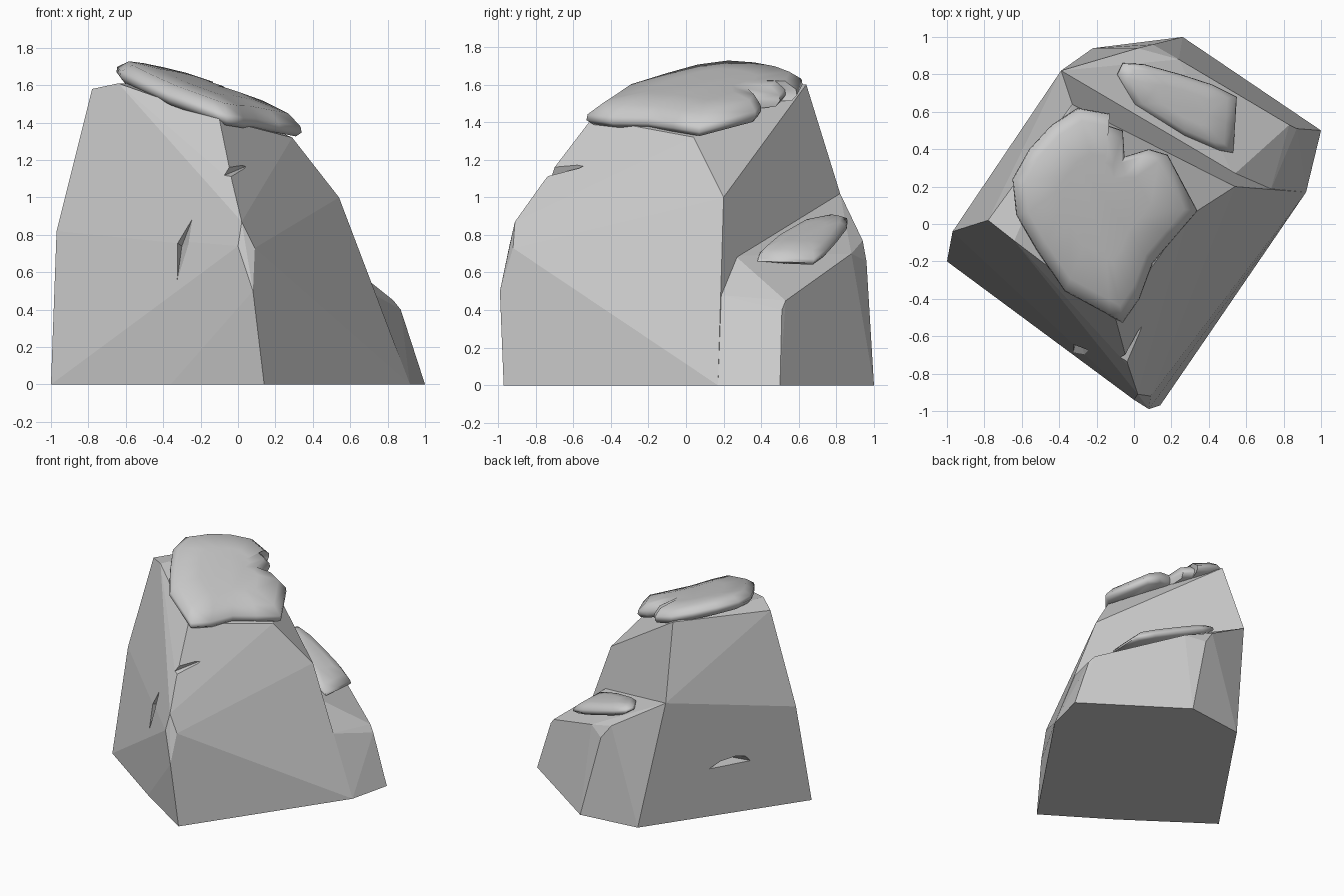
import bpy, bmesh, math
from mathutils import Vector

if "Cube" in bpy.data.objects:
    bpy.data.objects.remove(bpy.data.objects["Cube"])


def make_object(name, bm):
    bmesh.ops.recalc_face_normals(bm, faces=bm.faces)
    mesh = bpy.data.meshes.new(name)
    bm.to_mesh(mesh)
    bm.free()
    ob = bpy.data.objects.new(name, mesh)
    bpy.context.collection.objects.link(ob)
    return ob


def hull(name, points):
    """Faceted stone block wrapped around a few corner points."""
    bm = bmesh.new()
    for p in points:
        bm.verts.new(p)
    res = bmesh.ops.convex_hull(bm, input=bm.verts)
    loose = {g for g in res["geom_interior"] + res["geom_unused"]
             if isinstance(g, bmesh.types.BMVert)}
    bmesh.ops.delete(bm, geom=list(loose), context='VERTS')
    bmesh.ops.dissolve_limit(bm, angle_limit=math.radians(4),
                             verts=bm.verts, edges=bm.edges)
    return make_object(name, bm)


def slab(name, outline, slope, rings):
    """Soft cap: an outline stacked in rings (scale, height) on a sloped plane."""
    bm = bmesh.new()
    c = sum((Vector(p) for p in outline), Vector((0, 0))) / len(outline)
    loops = []
    for s, h in rings:
        loop = []
        for p in outline:
            q = c + (Vector(p) - c) * s
            loop.append(bm.verts.new((q.x, q.y, h + slope[0] * q.x + slope[1] * q.y)))
        loops.append(loop)
    n = len(outline)
    for a, b in zip(loops, loops[1:]):
        for i in range(n):
            j = (i + 1) % n
            bm.faces.new((a[i], a[j], b[j], b[i]))
    bm.faces.new(loops[0])
    bm.faces.new(loops[-1])
    ob = make_object(name, bm)
    bpy.context.view_layer.objects.active = ob
    ob.select_set(True)
    bpy.ops.object.shade_smooth_by_angle(angle=math.radians(65))
    ob.select_set(False)
    return ob


# Tall main rock
main_rock = hull("main_rock", [
    (-1, -.2, 0), (-.22, .94, 0), (.92, .17, 0), (.14, -.97, 0), (-.36, -.65, 0),
    (-.97, -.04, .82), (-.39, .82, 1.02), (-.35, -.61, .77),
    (.08, -.99, .5), (0, -.94, .74), (.09, -.92, .73), (.02, -.91, .87),
    (-.03, -.76, 1.08), (-.05, -.68, 1.18), (-.21, -.66, 1.0),
    (.61, .05, .65), (.61, .19, .79), (.53, .26, .69), (.54, .2, 1.0),
    (-.78, .02, 1.58), (-.64, -.09, 1.61), (-.1, -.5, 1.42),
    (.29, .04, 1.32), (-.33, .64, 1.6)])

# Low ledge rock at the back right
hull("ledge_rock", [
    (.92, .17, 0), (1, .5, 0), (.26, 1, 0), (-.22, .94, 0), (0, 0, 0),
    (.73, .18, .48), (.53, .26, .69), (.87, .51, .40), (.83, .53, .45),
    (.24, .88, .70), (.10, .96, .66), (.02, .94, .77), (-.39, .82, 1.02)])

# Chips cut out of the main rock: front edge, front face, left face
chips = [
    [(-.14, -.82, 1.09), (.0, -.86, 1.08), (-.08, -.80, 1.20), (.06, -.80, 1.17), (.04, -.53, 1.165)],
    [(-.36, -.75, .78), (-.34, -.75, .45), (-.20, -.75, 1.0), (-.25, -.75, .75), (-.30, -.58, .74)],
    [(-.72, .36, .44), (-.80, .22, .42), (-.56, .56, .40), (-.66, .30, .50), (-.55, .25, .41)],
]
for i, pts in enumerate(chips):
    cutter = hull(f"chip_cutter_{i}", pts)
    cutter.hide_render = True
    cutter.hide_set(True)
    mod = main_rock.modifiers.new("chip", 'BOOLEAN')
    mod.operation = 'DIFFERENCE'
    mod.object = cutter
    mod.solver = 'EXACT'

# Smooth cap on the summit
slab("top_cap",
     [(-.65, .24), (-.56, .40), (-.44, .53), (-.30, .62), (-.13, .59), (-.15, .53),
      (-.06, .50), (-.05, .36), (.08, .40), (.18, .37), (.34, .07), (.22, -.07),
      (.10, -.21), (.03, -.40), (-.06, -.53), (-.13, -.49), (-.37, -.36),
      (-.52, -.14), (-.63, .05)],
     (-.31, .10), [(.94, 1.415), (1, 1.445), (.99, 1.475), (.86, 1.525), (.5, 1.54)])

# Smooth cap on the ledge
slab("ledge_cap",
     [(-.09, .80), (-.06, .86), (.05, .855), (.25, .80), (.42, .745), (.55, .68),
      (.54, .52), (.53, .38), (.46, .39), (.27, .47), (.0, .64)],
     (-.36, 0), [(.85, .825), (1, .85), (.98, .87), (.82, .90), (.45, .91)])
